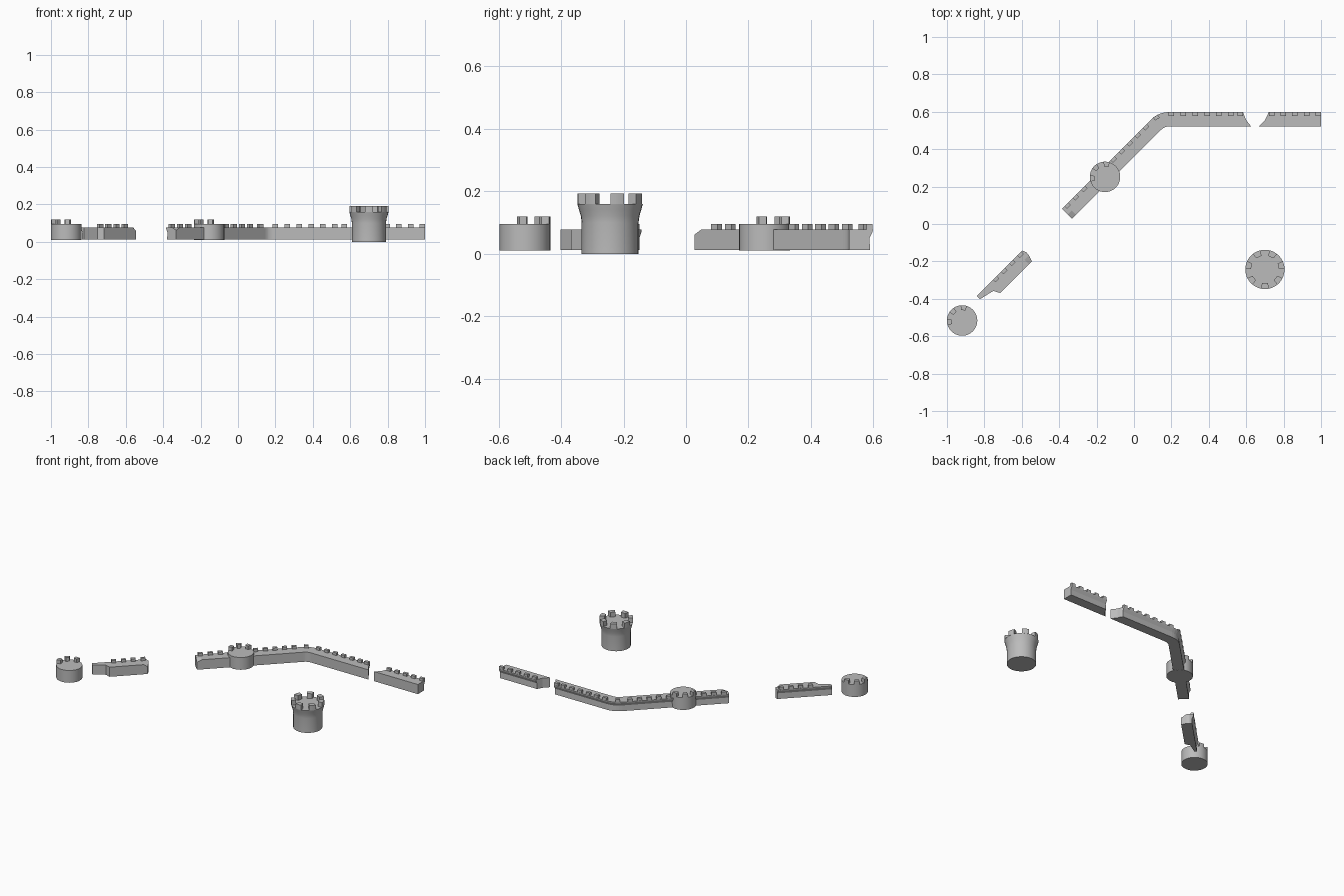
import bpy, bmesh, math
from mathutils import Vector

cube = bpy.data.objects.get("Cube")
if cube:
    bpy.data.objects.remove(cube, do_unlink=True)

stone = bpy.data.materials.new("grey_stone")
stone.use_nodes = True
GREY = (0.5, 0.5, 0.5, 1)
stone.diffuse_color = GREY
stone.node_tree.nodes["Principled BSDF"].inputs["Base Color"].default_value = GREY

WALL_BOTTOM, WALL_TOP, HALF = 0.012, 0.078, 0.0385
DIAG = Vector((1, 1)).normalized()
EAST = Vector((1, 0))


def left_of(d):
    return Vector((-d.y, d.x))


def finish(name, bm, smooth=False):
    bmesh.ops.recalc_face_normals(bm, faces=bm.faces)
    mesh = bpy.data.meshes.new(name)
    bm.to_mesh(mesh)
    bm.free()
    mesh.materials.append(stone)
    obj = bpy.data.objects.new(name, mesh)
    bpy.context.collection.objects.link(obj)
    if smooth:
        bpy.ops.object.select_all(action='DESELECT')
        obj.select_set(True)
        bpy.context.view_layer.objects.active = obj
        bpy.ops.object.shade_smooth_by_angle(angle=math.radians(35))
    return obj


def prism(bm, outline, z0, z1):
    low = [bm.verts.new((x, y, z0)) for x, y in outline]
    high = [bm.verts.new((x, y, z1)) for x, y in outline]
    bm.faces.new(low)
    bm.faces.new(high)
    n = len(low)
    for i in range(n):
        j = (i + 1) % n
        bm.faces.new((low[i], low[j], high[j], high[i]))


# Round tower: turned profile plus wedge merlons spaced by sevenths of a turn
def tower(name, x, y, profile, merlons, depth, height, segs=32):
    bm = bmesh.new()
    rings = [[bm.verts.new((x + r * math.cos(math.tau * i / segs),
                            y + r * math.sin(math.tau * i / segs), z))
              for i in range(segs)] for r, z in profile]
    for a, b in zip(rings, rings[1:]):
        for i in range(segs):
            j = (i + 1) % segs
            bm.faces.new((a[i], a[j], b[j], b[i]))
    bm.faces.new(rings[0])
    bm.faces.new(rings[-1])
    finish(name, bm, True)

    bm = bmesh.new()
    rim, top = profile[-1]
    for angle in merlons:
        spread = [angle + 0.21 * k for k in (-1, -0.33, 0.33, 1)]
        pts = [(rim, a) for a in spread] + [(rim - depth, spread[3]), (rim - depth, spread[0])]
        prism(bm, [(x + r * math.cos(a), y + r * math.sin(a)) for r, a in pts],
              top - 0.001, top + height)
    finish(name + "_merlons", bm, True)


# Wall: hollowed outer face, swept along a path, with uneven ends
COLUMNS = (-HALF, -0.005, 0.014, HALF)


def wall(name, rings):
    """rings: (centre, direction, shift for each column, drop of inner top edge)"""
    bm = bmesh.new()
    loops = []
    for c, d, shifts, drop in rings:
        n = left_of(d)

        def vert(col, z, inset=0.0):
            p = c + d * shifts[col] + n * (COLUMNS[col] - inset)
            return bm.verts.new((p.x, p.y, z))
        loop = [vert(i, WALL_BOTTOM) for i in range(3)]
        loop += [vert(3, WALL_BOTTOM, 0.009), vert(3, 0.05, 0.011), vert(3, 0.07, 0.001)]
        loop += [vert(i, WALL_TOP) for i in (3, 2, 1)]
        loop.append(vert(0, WALL_TOP - drop))
        loops.append(loop)
    for a, b in zip(loops, loops[1:]):
        for i in range(len(a)):
            j = (i + 1) % len(a)
            bm.faces.new((a[i], a[j], b[j], b[i]))
    for e in (loops[0], loops[-1]):
        bm.faces.new((e[0], e[1], e[8], e[9]))
        bm.faces.new((e[1], e[2], e[7], e[8]))
        bm.faces.new(e[2:8])
    finish(name, bm)


# Small square merlons along the outer edge of a wall
def wall_merlons(name, spots):
    bm = bmesh.new()
    for c, d in spots:
        n = left_of(d)
        m = c + n * (HALF - 0.0105)
        corners = [m + d * 0.0145 * u + n * 0.0095 * v
                   for u, v in ((-1, -1), (1, -1), (1, 1), (-1, 1))]
        prism(bm, corners, WALL_TOP - 0.001, 0.096)
    finish(name, bm)


FLAT = (0, 0, 0, 0)

# Main wall: diagonal run, rounded bend, straight run to the breach
start, corner = Vector((-0.358, 0.055)), Vector((0.147, 0.56))
bend_in, bend_out = corner - DIAG * 0.042, corner + EAST * 0.042
rings = [(start, DIAG, FLAT, 0.016), (start + DIAG * 0.03, DIAG, FLAT, 0)]
for k in range(6):
    t = k / 5
    p = bend_in * (1 - t) ** 2 + corner * 2 * t * (1 - t) + bend_out * t * t
    d = ((corner - bend_in) * (1 - t) + (bend_out - corner) * t).normalized()
    rings.append((p, d, FLAT, 0))
rings.append((Vector((0.57, 0.56)), EAST, FLAT, 0))
rings.append((Vector((0.6, 0.56)), EAST, (0.026, 0, -0.008, -0.017), 0))
wall("main_wall", rings)


def on_diagonal(y):
    return (Vector((y - 0.413, y)), DIAG)


spots = [on_diagonal(0.078 + 0.0445 * k) for k in range(3)]
spots += [on_diagonal(0.325 + 0.043 * k) for k in range(5)]
spots.append((Vector((0.135, 0.545)), Vector((0.85, 0.53)).normalized()))
spots += [(Vector((0.2 + 0.0635 * k, 0.56)), EAST) for k in range(6)]
spots.append((Vector((0.567, 0.56)), EAST))
wall_merlons("main_wall_merlons", spots)

# Far wall beyond the breach
wall("end_wall", [(Vector((0.7, 0.56)), EAST, (-0.032, 0, 0.01, 0.02), 0),
                  (Vector((0.74, 0.56)), EAST, FLAT, 0),
                  (Vector((1.0, 0.56)), EAST, FLAT, 0)])
wall_merlons("end_wall_merlons",
             [(Vector((0.9855 - 0.0625 * k, 0.56)), EAST) for k in range(5)])


# Detached wall fragment with a thin broken tail
def fragment_point(along):
    return DIAG * along + left_of(DIAG) * 0.284


wall("wall_fragment", [
    (fragment_point(-0.78), DIAG, (0.013, -0.005, -0.086, -0.086), 0),
    (fragment_point(-0.74), DIAG, FLAT, 0),
    (fragment_point(-0.55), DIAG, FLAT, 0),
    (fragment_point(-0.52), DIAG, (-0.007, 0.005, 0.006, -0.003), 0.018)])
wall_merlons("wall_fragment_merlons",
             [(fragment_point(-0.73 + 0.0615 * k), DIAG) for k in range(4)])

# Towers
seventh = math.tau / 7
outward = [math.radians(135) + seventh * k for k in (-1, 0, 1)]
low_profile = [(0.0815, 0.011), (0.0815, 0.095)]
tower("wall_tower", -0.155, 0.252, low_profile, outward, 0.025, 0.025)
tower("corner_tower", -0.919, -0.516, low_profile, outward, 0.025, 0.025)
tower("keep_tower", 0.7, -0.243,
      [(0.091, 0), (0.091, 0.1), (0.094, 0.122), (0.1, 0.142), (0.105, 0.16)],
      [-math.pi / 2 + seventh * k for k in range(7)], 0.03, 0.033)
